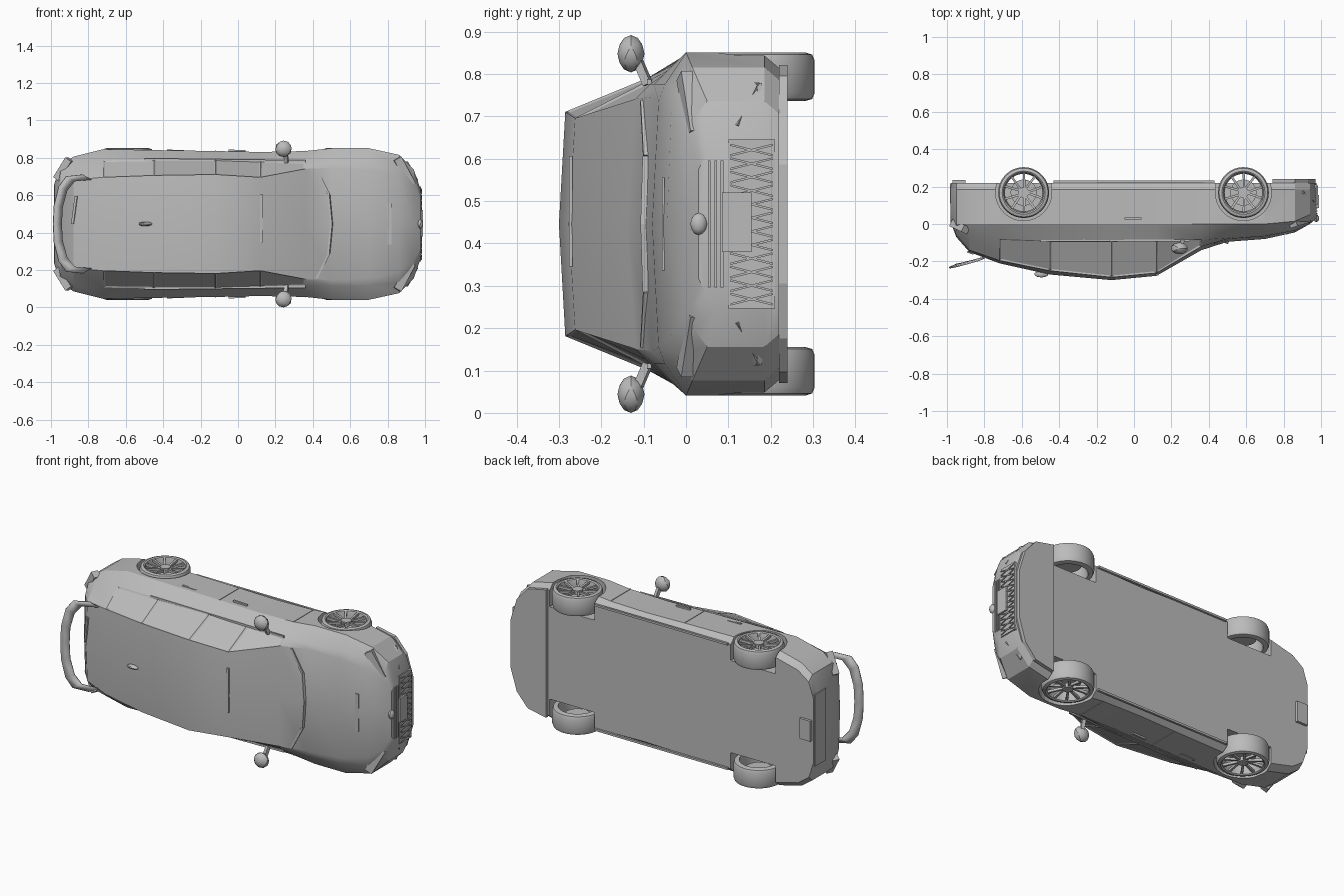
import bpy, bmesh, math
from mathutils import Vector, Matrix

cube = bpy.data.objects.get("Cube")
if cube:
    bpy.data.objects.remove(cube)

MID = 0.446            # height of the car's centre plane: it lies on its side
FLOOR = 0.22
AXLES = (-0.59, 0.585)
HUB_Y = 0.168

grey = bpy.data.materials.new("plain grey")
grey.use_nodes = True
grey.diffuse_color = (0.5, 0.5, 0.5, 1)
grey.node_tree.nodes["Principled BSDF"].inputs["Base Color"].default_value = (0.5, 0.5, 0.5, 1)


def at(x, w, y):
    """Length, sideways offset, downward offset -> world position."""
    return Vector((x, y, MID + w))


def finish(name, bm, smooth=True):
    bmesh.ops.recalc_face_normals(bm, faces=bm.faces)
    mesh = bpy.data.meshes.new(name)
    bm.to_mesh(mesh)
    bm.free()
    mesh.materials.append(grey)
    obj = bpy.data.objects.new(name, mesh)
    bpy.context.collection.objects.link(obj)
    if smooth:
        bpy.ops.object.select_all(action='DESELECT')
        obj.select_set(True)
        bpy.context.view_layer.objects.active = obj
        bpy.ops.object.shade_smooth_by_angle(angle=math.radians(25))
    return obj


def add_bar(bm, a, b, wide, deep):
    """Box from a to b; wide runs roughly across, deep along the other axis."""
    a, b = at(*a), at(*b)
    d = b - a
    turn = d.to_track_quat('Z', 'Y').to_matrix().to_4x4()
    bmesh.ops.create_cube(bm, size=1, matrix=Matrix.Translation((a + b) / 2) @ turn
                          @ Matrix.Diagonal((wide, deep, d.length, 1)))


def bars(name, pairs, wide, deep, mirrored=False):
    bm = bmesh.new()
    for a, b in pairs:
        add_bar(bm, a, b, wide, deep)
        if mirrored:
            add_bar(bm, (a[0], -a[1], a[2]), (b[0], -b[1], b[2]), wide, deep)
    return finish(name, bm, False)


def blob(name, centre, size, mirrored=False):
    bm = bmesh.new()
    for s in ((1, -1) if mirrored else (1,)):
        x, w, y = centre
        bmesh.ops.create_icosphere(bm, subdivisions=2, radius=1, matrix=Matrix.Translation(
            at(x, s * w, y)) @ Matrix.Diagonal((size[0], size[2], size[1], 1)))
    return finish(name, bm)


def box(name, lo, hi):
    mid = [(p + q) / 2 for p, q in zip(lo, hi)]
    bm = bmesh.new()
    add_bar(bm, (mid[0], lo[1], mid[2]), (mid[0], hi[1], mid[2]), hi[0] - lo[0], hi[2] - lo[2])
    return finish(name, bm, False)


# Body: stations of length, half width, belt half width, belt, roof half width, roof edge, roof centre
stations = [
    (-.98, .22, .20, .04, .16, .02, .01),
    (-.95, .31, .28, -.03, .22, -.06, -.07),
    (-.88, .36, .32, -.06, .235, -.14, -.15),
    (-.72, .40, .34, -.08, .25, -.195, -.21),
    (-.45, .395, .345, -.09, .26, -.25, -.27),
    (-.12, .39, .345, -.09, .265, -.285, -.30),
    (.12, .385, .34, -.085, .25, -.262, -.277),
    (.36, .39, .33, -.085, .295, -.12, -.14),
    (.50, .405, .33, -.075, .30, -.08, -.095),
    (.70, .405, .33, -.05, .29, -.065, -.08),
    (.86, .37, .31, -.015, .26, -.035, -.045),
    (.94, .29, .25, .02, .2, .005, 0),
    (.975, .19, .17, .05, .13, .03, .03)]
bm = bmesh.new()
rings = []
for x, wm, ws, ys, wr, yr, yc in stations:
    half = [(wm - .03, FLOOR), (wm, .185), (wm, max(0, ys + .03)), (ws, ys), (wr, yr)]
    loop = [(0, FLOOR)] + half + [(0, yc)] + [(-w, y) for w, y in reversed(half)]
    rings.append([bm.verts.new(at(x, w, y)) for w, y in loop])
n = len(rings[0])
windows = []
for i, (a, b) in enumerate(zip(rings, rings[1:])):
    for k in range(n):
        face = bm.faces.new((a[k], a[(k + 1) % n], b[(k + 1) % n], b[k]))
        if k in (4, 7) and 3 <= i <= 6:
            windows.append(face)
bm.faces.new(rings[0])
bm.faces.new(rings[-1])
bmesh.ops.recalc_face_normals(bm, faces=bm.faces)
bmesh.ops.inset_individual(bm, faces=windows, thickness=.012, depth=-.005)
body = finish("body_shell", bm)

# Wheel wells
for x in AXLES:
    for s in (1, -1):
        cut = bmesh.new()
        bmesh.ops.create_cone(cut, cap_ends=True, segments=32, radius1=.15, radius2=.15,
                              depth=.3, matrix=Matrix.Translation(at(x, s * .42, HUB_Y)))
        cutters = [finish("arch_cutter", cut, False)]
        w0, w1 = sorted((s * .272, s * .6))
        cutters.append(box("well_cutter", (x - .146, w0, HUB_Y), (x + .146, w1, .4)))
        for c in cutters:
            c.hide_render = True
            mod = body.modifiers.new("well", 'BOOLEAN')
            mod.operation = 'DIFFERENCE'
            mod.solver = 'EXACT'
            mod.object = c
bpy.context.view_layer.update()
cut_mesh = bpy.data.meshes.new_from_object(body.evaluated_get(bpy.context.evaluated_depsgraph_get()))
body.modifiers.clear()
body.data = cut_mesh
for o in [o for o in bpy.data.objects if "cutter" in o.name]:
    bpy.data.objects.remove(o)

# Wheels: turned tyre and rim, paired spokes, hub
tyre = [(.112, .29), (.13, .295), (.136, .31), (.136, .385), (.13, .4), (.115, .405),
        (.108, .4), (.1, .37), (.104, .29)]
for x in AXLES:
    for s in (1, -1):
        bm = bmesh.new()
        turns = 36
        hoops = [[bm.verts.new(at(x + r * math.cos(t), s * w, HUB_Y + r * math.sin(t)))
                  for r, w in tyre] for t in (math.tau * j / turns for j in range(turns))]
        for j in range(turns):
            a, b = hoops[j], hoops[(j + 1) % turns]
            for k in range(len(tyre)):
                m = (k + 1) % len(tyre)
                bm.faces.new((a[k], a[m], b[m], b[k]))
        for j in range(5):
            for side in (-.2, .2):
                t, u = math.tau * j / 5 + side * .5, math.tau * j / 5 + side * 1.5
                add_bar(bm, (x + .02 * math.cos(t), s * .382, HUB_Y + .02 * math.sin(t)),
                        (x + .106 * math.cos(u), s * .394, HUB_Y + .106 * math.sin(u)), .012, .014)
        bmesh.ops.create_cone(bm, cap_ends=True, segments=20, radius1=.028, radius2=.028,
                              depth=.025, matrix=Matrix.Translation(at(x, s * .384, HUB_Y)))
        bmesh.ops.create_cone(bm, cap_ends=True, segments=24, radius1=.07, radius2=.07,
                              depth=.012, matrix=Matrix.Translation(at(x, s * .345, HUB_Y)))
        finish(("front" if x > 0 else "rear") + ("_left" if s > 0 else "_right") + "_wheel", bm)

# Curved rear spoiler strip
path = [(-.83, .265, -.19), (-.92, .255, -.215), (-.96, .2, -.225), (-.985, .1, -.23), (-.99, 0, -.23)]
path += [(x, -w, y) for x, w, y in reversed(path[:-1])]
bm = bmesh.new()
rows = [[bm.verts.new(at(x, w, y)), bm.verts.new(at(x + .045, w * .9, y + .02))] for x, w, y in path]
for a, b in zip(rows, rows[1:]):
    bm.faces.new((a[0], a[1], b[1], b[0]))
spoiler = finish("rear_spoiler", bm)
spoiler.modifiers.new("thickness", 'SOLIDIFY').thickness = .008

# Front lip plate under the bumper
edge = [(.74, .375), (.86, .35), (.93, .27), (.97, .14)]
bm = bmesh.new()
lip = bm.faces.new([bm.verts.new(at(x, w, FLOOR)) for x, w in
                    edge + [(x, -w) for x, w in reversed(edge)]])
extruded = bmesh.ops.extrude_face_region(bm, geom=[lip])
bmesh.ops.translate(bm, vec=(0, .02, 0),
                    verts=[v for v in extruded["geom"] if isinstance(v, bmesh.types.BMVert)])
finish("front_lip", bm, False)

# Nose: grille mesh, plate, badge blank, headlights, side intakes
box("lower_grille_panel", (.93, -.2, .1), (.978, .2, .21))
lattice = []
for i in range(12):
    w = -.19 + i * .032
    lattice += [((.98, w, .105), (.98, w + .025, .205)), ((.98, w + .025, .105), (.98, w, .205))]
bars("lower_grille_mesh", lattice, .005, .005)
bars("upper_grille_slats", [((.977, -.15, y), (.977, .15, y)) for y in (.055, .07, .085)], .006, .006)
box("number_plate", (.98, -.066, .085), (.99, .074, .155))
blob("nose_badge_blank", (.975, 0, .03), (.015, .026, .02))
bars("headlights", [((.925, .21, .022), (.85, .35, .0))], .035, .045, True)
bars("intake_fins", [((.955, .23, .12), (.9, .33, .17)), ((.955, .22, .19), (.9, .33, .17))],
     .014, .014, True)

# Tail: lamps, bumper, exhaust, wiper
bars("tail_lamps", [((-.965, .24, .0), (-.9, .345, -.03))], .04, .04, True)
box("rear_bumper", (-.985, -.21, .11), (-.93, .21, .21))
box("exhaust_block", (-.97, -.06, .2), (-.9, .06, .235))
bars("rear_wiper", [((-.885, 0, -.15), (-.865, .15, -.158))], .008, .014)

# Side trim: mirrors, door seams, handles, sills
blob("wing_mirrors", (.243, .402, -.13), (.045, .044, .032), True)
bars("mirror_stalks", [((.26, .33, -.09), (.25, .4, -.12))], .02, .02, True)
bars("door_seams", [((x, .391, .0), (x, .391, .18)) for x in (-.4, -.12, .36)], .004, .004, True)
bars("door_handles", [((x, .392, .03), (x + .09, .389, .03)) for x in (-.38, -.05)], .012, .012, True)
bars("belt_trim", [((-.5, .345, -.09), (.36, .335, -.087))], .01, .012, True)
bars("sills", [((-.43, .365, .226), (.43, .365, .226))], .012, .012, True)

# Top trim: aerial fin, cowl strip, bonnet slot, inner mirror
blob("aerial_fin", (-.495, 0, -.268), (.038, .012, .018))
bars("cowl_strip", [((.5, 0, -.098), (.485, .16, -.093)), ((.485, .16, -.093), (.42, .29, -.1))],
     .016, .012, True)
bars("bonnet_slot", [((.81, -.11, -.054), (.81, .11, -.054))], .02, .006)
bars("windscreen_header", [((.125, -.1, -.272), (.125, .16, -.272))], .014, .008)
